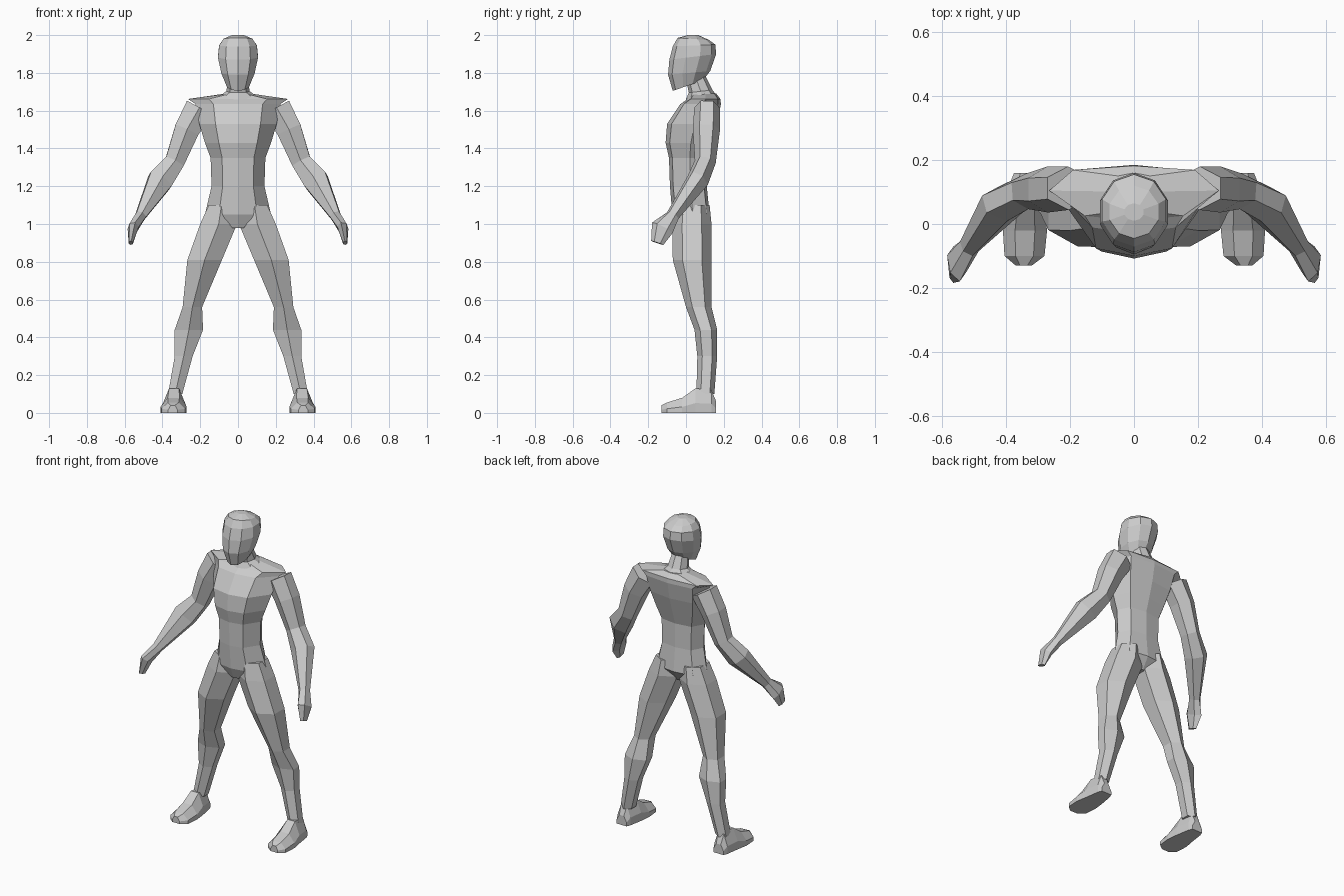
import bpy, bmesh, math
from mathutils import Vector


def loft(name, rings, mirror=False):
    """Skin a stack of equal-sized rings and cap both ends."""
    bm = bmesh.new()
    loops = [[bm.verts.new(p) for p in ring] for ring in rings]
    n = len(loops[0])
    for a, b in zip(loops, loops[1:]):
        for i in range(n):
            j = (i + 1) % n
            bm.faces.new((a[i], a[j], b[j], b[i]))
    bm.faces.new(loops[0])
    bm.faces.new(loops[-1])
    bmesh.ops.recalc_face_normals(bm, faces=bm.faces)
    mesh = bpy.data.meshes.new(name)
    bm.to_mesh(mesh)
    bm.free()
    obj = bpy.data.objects.new(name, mesh)
    bpy.context.collection.objects.link(obj)
    if mirror:
        obj.modifiers.new("mirror", 'MIRROR')
    return obj


def polygon(n):
    """Unit polygon with a corner at the front, stretched to fill x = -1..1."""
    pts = [(math.sin(math.tau * i / n), -math.cos(math.tau * i / n)) for i in range(n)]
    w = max(p[0] for p in pts)
    return [(x / w, y) for x, y in pts]


def box_ring(profile, x0, x1, y0, y1, z_front, z_back):
    """Fit a unit profile into an x/y box, sloping from front to back."""
    return [Vector(((x0 + x1) / 2 + u * (x1 - x0) / 2,
                    (y0 + y1) / 2 + v * (y1 - y0) / 2,
                    (z_front + z_back) / 2 + v * (z_back - z_front) / 2))
            for u, v in profile]


# Torso: z, half width, front, back
half = [(0, -1), (0.58, -0.82), (1, 0.1), (0.72, 0.85), (0, 1)]
torso_profile = half + [(-x, y) for x, y in half[-2:0:-1]]
torso = [(0.98, 0.05, -0.045, 0.08), (1.05, 0.175, -0.072, 0.125),
         (1.20, 0.14, -0.085, 0.11), (1.35, 0.145, -0.09, 0.11),
         (1.43, 0.175, -0.108, 0.135), (1.53, 0.205, -0.10, 0.165),
         (1.635, 0.225, -0.03, 0.185), (1.662, 0.265, 0.01, 0.182),
         (1.69, 0.07, 0.03, 0.16)]
loft("torso", [box_ring(torso_profile, -w, w, f, b, z, z) for z, w, f, b in torso])

# Head and neck: front z, back z, half width, front, back
head = [(1.705, 1.76, 0.058, -0.07, 0.09), (1.79, 1.81, 0.088, -0.095, 0.128),
        (1.87, 1.90, 0.106, -0.088, 0.16), (1.94, 1.95, 0.10, -0.07, 0.155),
        (1.985, 1.975, 0.076, -0.045, 0.12), (2.0, 2.0, 0.03, 0.01, 0.065)]
neck = [(1.66, 1.67, 0.115, 0.0, 0.17), (1.695, 1.71, 0.062, 0.015, 0.14),
        (1.77, 1.78, 0.05, 0.0, 0.105)]
for name, rows, n in (("head", head, 10), ("neck", neck, 8)):
    loft(name, [box_ring(polygon(n), -w, w, f, b, zf, zb) for zf, zb, w, f, b in rows])

# Legs: z, inner x, outer x, front, back
leg = [(1.10, 0.02, 0.155, -0.06, 0.125), (1.0, 0.005, 0.2, -0.072, 0.135),
       (0.81, 0.085, 0.268, -0.07, 0.135), (0.56, 0.19, 0.293, 0.0, 0.135),
       (0.44, 0.185, 0.335, 0.045, 0.165), (0.30, 0.24, 0.335, 0.06, 0.165),
       (0.10, 0.295, 0.37, 0.055, 0.15)]
loft("legs", [box_ring(polygon(6), a, b, f, k, z, z) for z, a, b, f, k in leg], True)

# Feet: y, inner x, outer x, height
foot_profile = [(-1, 0), (1, 0), (1, 0.4), (0.45, 1), (-0.45, 1), (-1, 0.4)]
foot = [(0.16, 0.305, 0.375, 0.06), (0.135, 0.295, 0.385, 0.12),
        (0.05, 0.28, 0.397, 0.13), (-0.02, 0.272, 0.41, 0.08),
        (-0.10, 0.28, 0.405, 0.055), (-0.13, 0.32, 0.37, 0.04)]
loft("feet", [[Vector(((a + b) / 2 + u * (b - a) / 2, y, h * v)) for u, v in foot_profile]
              for y, a, b, h in foot], True)

# Arms with mitten hands: centre x, y, z, thickness and depth radii
arm = [(0.205, 0.112, 1.615, 0.075, 0.068), (0.27, 0.108, 1.50, 0.066, 0.072),
       (0.335, 0.102, 1.33, 0.052, 0.056), (0.412, 0.062, 1.23, 0.066, 0.06),
       (0.515, -0.07, 1.045, 0.028, 0.036), (0.555, -0.125, 0.98, 0.026, 0.062),
       (0.567, -0.152, 0.9, 0.011, 0.034)]
centres = [Vector(r[:3]) for r in arm]
arm_rings = []
for i, (c, row) in enumerate(zip(centres, arm)):
    t = (centres[min(i + 1, len(arm) - 1)] - centres[max(i - 1, 0)]).normalized()
    u = Vector((0, 1, 0)).cross(t).normalized()
    v = t.cross(u)
    arm_rings.append([c + u * p * row[3] + v * q * row[4] for p, q in polygon(6)])
loft("arms", arm_rings, True)
